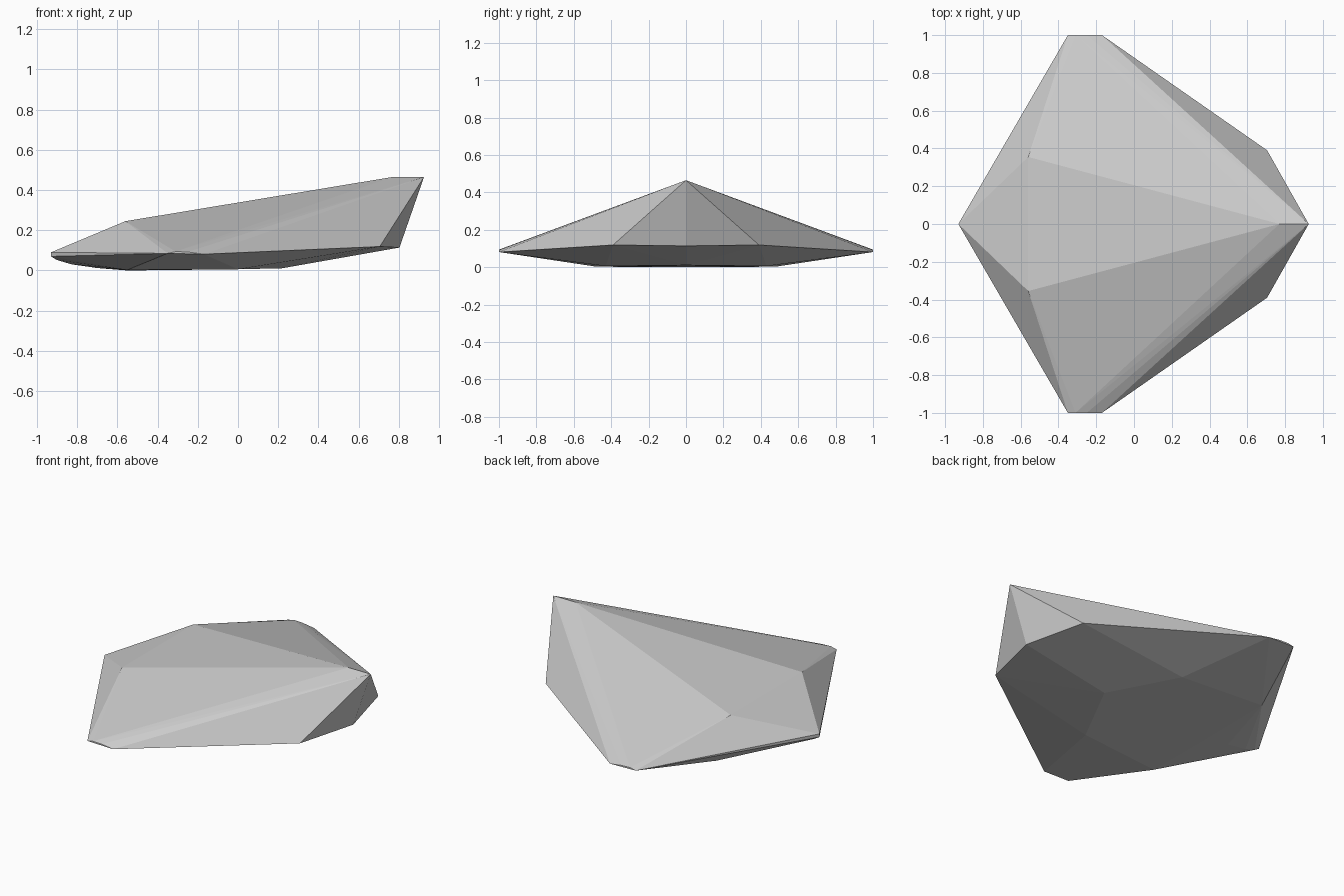
import bpy, bmesh

if "Cube" in bpy.data.objects:
    bpy.data.objects.remove(bpy.data.objects["Cube"])

# Half-profile groups (x, y, z); points with y > 0 are mirrored to the other side
ridge = [(0.77, 0, 0.465), (0.925, 0, 0.465), (-0.56, 0.355, 0.245)]
side_tip = [(-0.35, 1, 0.085), (-0.31, 1, 0.094), (-0.25, 1, 0.092), (-0.17, 1, 0.081)]
front_tip = [(-0.93, 0, 0.09), (-0.93, 0, 0.07), (-0.90, 0, 0.052), (-0.83, 0, 0.031)]
rear_rim = [(0.705, 0.39, 0.119), (0.803, 0, 0.114)]
underside = [(-0.70, 0, 0.012), (-0.55, 0.48, 0.003), (-0.55, 0, 0.0),
             (0.0, 0.43, 0.006), (0.22, 0, 0.011)]

# Faceted stone shell: hull wrapped around the mirrored points
bm = bmesh.new()
for x, y, z in ridge + side_tip + front_tip + rear_rim + underside:
    for side in ((1, -1) if y else (1,)):
        bm.verts.new((x, y * side, z))
hull = bmesh.ops.convex_hull(bm, input=bm.verts[:])
loose = {v for v in hull["geom_interior"] + hull["geom_unused"]
         if isinstance(v, bmesh.types.BMVert)}
bmesh.ops.delete(bm, geom=list(loose), context='VERTS')
bmesh.ops.recalc_face_normals(bm, faces=bm.faces[:])

mesh = bpy.data.meshes.new("faceted_stone")
bm.to_mesh(mesh)
bm.free()
stone = bpy.data.objects.new("faceted_stone", mesh)
bpy.context.collection.objects.link(stone)
